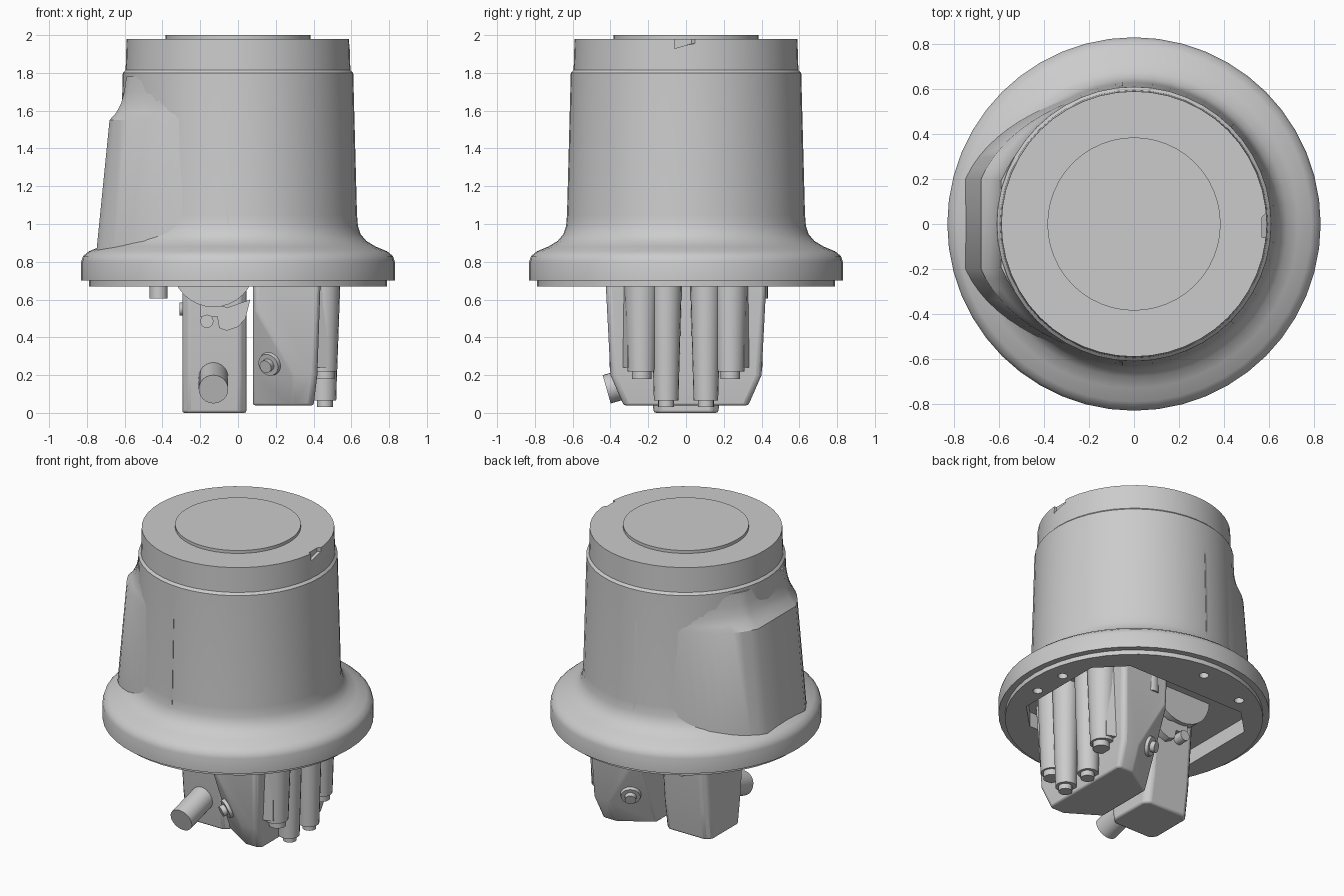
import bpy, bmesh, math
from mathutils import Vector, Matrix

old = bpy.data.objects.get("Cube")
if old:
    bpy.data.objects.remove(old, do_unlink=True)

grey = bpy.data.materials.new("plain_grey")
grey.use_nodes = True
grey.diffuse_color = (0.6, 0.6, 0.6, 1)
grey.node_tree.nodes["Principled BSDF"].inputs["Base Color"].default_value = (0.6, 0.6, 0.6, 1)


def finish(name, bm, bevel=0.0):
    bmesh.ops.recalc_face_normals(bm, faces=bm.faces)
    me = bpy.data.meshes.new(name)
    bm.to_mesh(me)
    bm.free()
    me.materials.append(grey)
    ob = bpy.data.objects.new(name, me)
    bpy.context.collection.objects.link(ob)
    if bevel:
        mod = ob.modifiers.new("soft_edges", "BEVEL")
        mod.width, mod.segments, mod.limit_method = bevel, 2, "ANGLE"
    smooth(ob)
    return ob


def activate(ob):
    bpy.ops.object.select_all(action="DESELECT")
    ob.select_set(True)
    bpy.context.view_layer.objects.active = ob


def smooth(ob):
    activate(ob)
    bpy.ops.object.shade_smooth_by_angle(angle=math.radians(32))


def loft(name, rings, bevel=0.0, cuts=()):
    """Closed solid through rings of points, trimmed by planes (point, outward normal)."""
    bm = bmesh.new()
    loops = [[bm.verts.new(p) for p in ring] for ring in rings]
    n = len(loops[0])
    for a, b in zip(loops, loops[1:]):
        for i in range(n):
            bm.faces.new((a[i], a[(i + 1) % n], b[(i + 1) % n], b[i]))
    bm.faces.new(loops[0][::-1])
    bm.faces.new(loops[-1])
    for co, no in cuts:
        geom = bm.verts[:] + bm.edges[:] + bm.faces[:]
        bmesh.ops.bisect_plane(bm, geom=geom, plane_co=co, plane_no=no, clear_outer=True)
        bmesh.ops.holes_fill(bm, edges=[e for e in bm.edges if e.is_boundary])
    return finish(name, bm, bevel)


def rod(name, a, b, r1, r2=None, seg=20):
    """Cylinder or cone from point a to point b."""
    a, b = Vector(a), Vector(b)
    rot = (b - a).to_track_quat("Z", "Y").to_matrix().to_4x4()
    bm = bmesh.new()
    bmesh.ops.create_cone(bm, cap_ends=True, segments=seg, radius1=r1,
                          radius2=r1 if r2 is None else r2, depth=(b - a).length,
                          matrix=Matrix.Translation((a + b) / 2) @ rot)
    return finish(name, bm)


def lathe(name, profile, seg=48):
    def ring(r, z):
        return [(r * math.cos(t * math.tau / seg), r * math.sin(t * math.tau / seg), z)
                for t in range(seg)]
    return loft(name, [ring(r, z) for r, z in profile])


def octagon(x0, x1, y, c, z):
    return [(x0 + c, -y, z), (x1 - c, -y, z), (x1, c - y, z), (x1, y - c, z),
            (x1 - c, y, z), (x0 + c, y, z), (x0, y - c, z), (x0, c - y, z)]


def cut(ob, cutter):
    mod = ob.modifiers.new("cut", "BOOLEAN")
    mod.operation, mod.solver, mod.object = "DIFFERENCE", "EXACT", cutter
    activate(ob)
    bpy.ops.object.modifier_apply(modifier=mod.name)
    bpy.data.objects.remove(cutter, do_unlink=True)


# Turned housing with flared flange and cap
housing = lathe("housing", [
    (0.79, 0.67), (0.79, 0.70), (0.83, 0.70), (0.83, 0.80), (0.82, 0.83), (0.79, 0.855),
    (0.73, 0.88), (0.68, 0.91), (0.65, 0.945), (0.635, 0.99), (0.63, 1.05),
    (0.61, 1.80), (0.595, 1.815), (0.59, 1.98)])
rod("top_disc", (0, 0, 1.96), (0, 0, 2.0), 0.385, seg=48)

# Pocket, bolt holes and the cap notch
cut(housing, loft("pocket_cutter", [octagon(-0.62, 0.6, 0.48, 0.17, z) for z in (0.6, 0.77)]))
for deg in (-10, 10, 89, 121, 239, 271):
    x, y = 0.68 * math.cos(math.radians(deg)), 0.68 * math.sin(math.radians(deg))
    cut(housing, rod("hole_cutter", (x, y, 0.6), (x, y, 0.72), 0.03))
cut(housing, loft("notch_cutter", [
    [(0.57, -0.06, z0), (0.65, -0.06, z0), (0.65, 0.11, z1), (0.57, 0.03, z1)]
    for z0, z1 in ((1.93, 1.955), (2.0, 2.0))]))
smooth(housing)


# Side bulge: flat panel, curved flanks, scooped top that melts into the housing
def bulge_ring(z, d, melt):
    radius = 0.63 - 0.02 * (z - 1.05) / 0.75
    p0, p1, p2 = Vector((-d, 0.2)), Vector((0.13 - d, 0.5)), Vector((-0.05, radius))
    side = []
    for i in range(13):
        t = i / 12
        p = p0 * (1 - t) ** 2 + p1 * 2 * t * (1 - t) + p2 * t * t
        side.append(p.lerp(p.normalized() * radius * 0.99, melt * min(1, 0.6 + t)))
    return [(p.x, p.y, z) for p in side] + [(p.x, -p.y, z) for p in reversed(side)]


loft("side_bulge", [bulge_ring(*level) for level in (
    (0.82, 0.753, 0), (1.55, 0.68, 0), (1.59, 0.655, 0.25), (1.64, 0.635, 0.5),
    (1.70, 0.625, 0.8), (1.78, 0.615, 1))])

# Ribbed block with its two lower inner corners cut away
corner_cuts = []
for s in (-1, 1):
    a, b, c = Vector((0.08, s * 0.42, 0.58)), Vector((0.4, s * 0.41, 0.06)), Vector((0.08, s * 0.2, 0.04))
    normal = (b - a).cross(c - a).normalized()
    if normal.y * s < 0:
        normal.negate()
    corner_cuts.append((a, normal))
    # Slanted screw on each cut corner
    spot = Vector((0.17, 0, 0.26))
    spot.y = a.y - (normal.x * (spot.x - a.x) + normal.z * (spot.z - a.z)) / normal.y
    rod("slanted_boss", spot - normal * 0.05, spot + normal * 0.02, 0.075, 0.06)
    rod("slanted_screw", spot, spot + normal * 0.05, 0.035)
loft("ribbed_block", [octagon(0.08, x1, y, 0.02, z) for z, x1, y in
                      ((0.04, 0.40, 0.33), (0.2, 0.42, 0.40), (0.78, 0.44, 0.43))],
     bevel=0.01, cuts=corner_cuts)
rod("base_lip", (0.36, -0.32, 0.08), (0.36, 0.32, 0.08), 0.04)

# Screw columns along the outer side
for s in (-1, 1):
    rod("short_column", (0.45, s * 0.235, 0.22), (0.45, s * 0.235, 0.78), 0.075, 0.095)
    rod("short_screw", (0.46, s * 0.235, 0.18), (0.46, s * 0.235, 0.24), 0.052)
    rod("long_column", (0.455, s * 0.105, 0.065), (0.455, s * 0.105, 0.78), 0.065, 0.085)
    rod("long_screw", (0.46, s * 0.105, 0.03), (0.46, s * 0.105, 0.09), 0.042)
    loft("column_rib", [[(0.36, s * 0.2, z), (0.48, s * 0.2, z), (0.48, s * 0.31, z),
                         (0.36, s * 0.36, z)] for z in (0.24, 0.78)])

# Arm block hanging beside it
loft("arm_block", [octagon(-0.295, 0.045, y, 0.035, z) for z, y in
                   ((0.0, 0.17), (0.2, 0.2), (0.55, 0.23), (0.78, 0.24))], bevel=0.012)
rod("cable_plug", (-0.13, -0.12, 0.21), (-0.13, -0.42, 0.125), 0.078, seg=24)

# Pivot hub and clips on both sides of the arm
rod("pivot_hub", (-0.13, -0.3, 0.78), (-0.13, 0.3, 0.78), 0.22, seg=32)
for s in (-1, 1):
    rod("clip_pin", (-0.165, s * 0.2, 0.485), (-0.165, s * 0.29, 0.485), 0.035)
    outline = ((-0.2, 0.575), (-0.2, 0.51), (-0.11, 0.51), (-0.1, 0.45), (-0.06, 0.435),
               (0.0, 0.455), (0.04, 0.5), (0.065, 0.6), (-0.05, 0.56))
    loft("clip", [[(x, s * y, z) for x, z in outline] for y in (0.2, 0.27)])
rod("side_knob", (-0.31, -0.1, 0.55), (-0.25, -0.1, 0.55), 0.035)

# Loose studs under the flange
for x, y in ((-0.42, -0.37), (0.19, 0.385)):
    rod("stud", (x, y, 0.605), (x, y, 0.78), 0.048)
